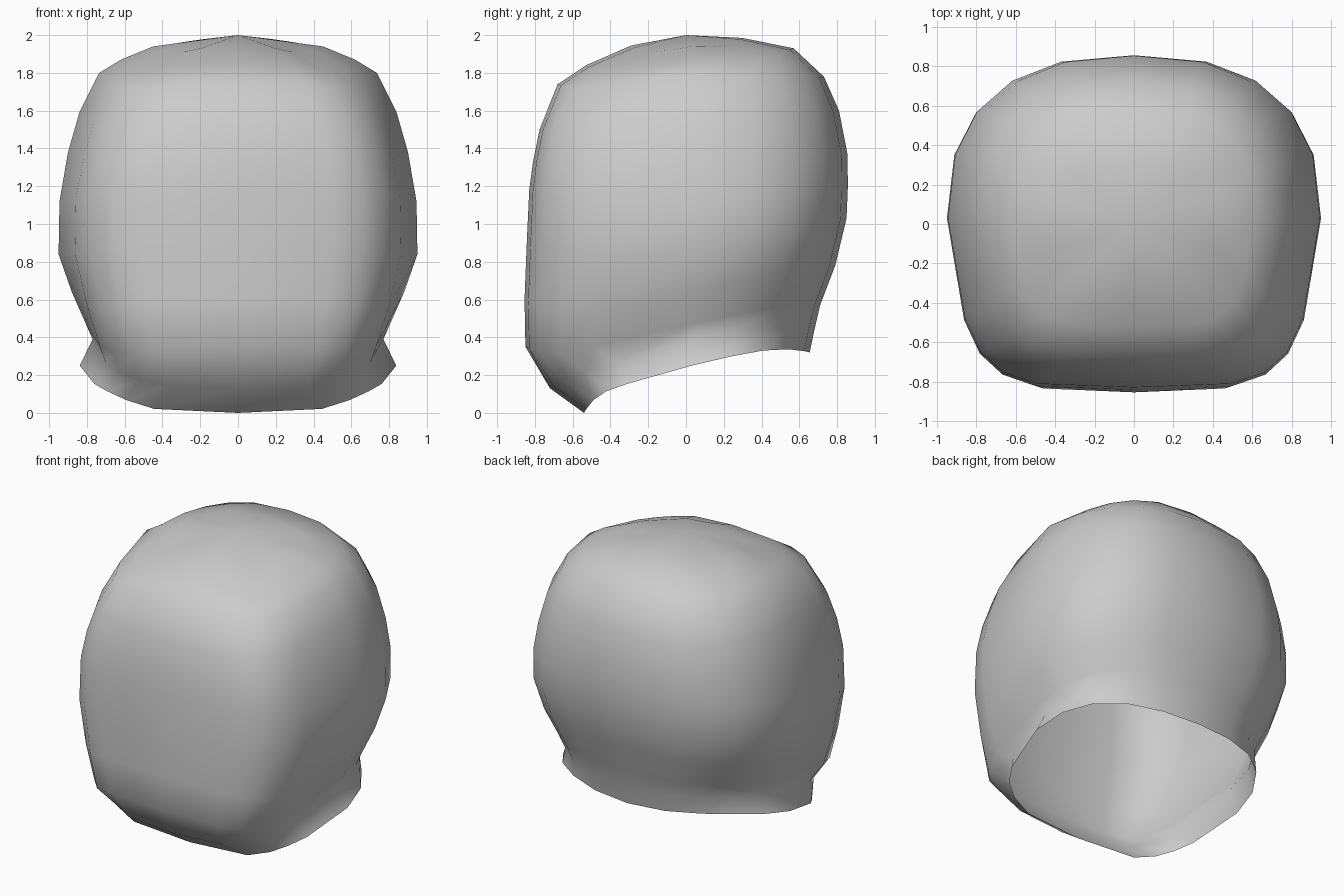
import bpy, bmesh
from math import sin, cos, pi

SEG = 20      # points around each ring
MID_Y = 0.03  # depth of the widest line
TAPER = 0.12  # narrowing of the sides towards the face

# Rings from crown to neck rim:
# front y, z, corner z | side x, z | back y, z, corner z | front and back squareness
RINGS = [
    (-0.29, 1.945, 1.89, 0.45, 1.94, 0.30, 1.985, 1.93, 3.2, 2.7),
    (-0.53, 1.84, 1.79, 0.62, 1.87, 0.57, 1.93, 1.87, 3.8, 2.7),
    (-0.68, 1.74, 1.70, 0.735, 1.80, 0.73, 1.78, 1.74, 4.0, 2.6),
    (-0.775, 1.50, 1.50, 0.84, 1.59, 0.81, 1.60, 1.58, 4.3, 2.5),
    (-0.81, 1.33, 1.33, 0.90, 1.38, 0.855, 1.37, 1.37, 4.5, 2.5),
    (-0.83, 1.18, 1.15, 0.945, 1.12, 0.857, 1.20, 1.20, 4.5, 2.5),
    (-0.843, 0.90, 0.85, 0.95, 0.84, 0.85, 1.03, 1.03, 4.5, 2.5),
    (-0.855, 0.60, 0.52, 0.88, 0.64, 0.79, 0.78, 0.80, 4.5, 2.5),
    (-0.85, 0.35, 0.27, 0.805, 0.47, 0.71, 0.57, 0.62, 4.5, 2.4),
    (-0.72, 0.13, 0.16, 0.77, 0.39, 0.68, 0.44, 0.52, 3.8, 2.3),
    (-0.54, 0.00, 0.09, 0.838, 0.25, 0.655, 0.32, 0.40, 4.6, 2.1),
]


def spow(v, p):
    return (1 if v >= 0 else -1) * abs(v) ** p if abs(v) > 1e-6 else 0.0


def ring_point(r, i):
    yf, zf, zfc, xs, zs, yb, zb, zbc, nf, nb = r
    t = 2 * pi * i / SEG
    front = cos(t) <= 0
    y, z, zc, n, k = (yf, zf, zfc, nf, 10) if front else (yb, zb, zbc, nb, 4)
    u = spow(sin(t), 2 / n)
    v = abs(spow(cos(t), 2 / n))
    x = xs * u * (1 - TAPER * v if front else 1)
    return (x, MID_Y + (y - MID_Y) * v, zs + (zc - zs) * v + (z - zc) * v ** k)


# Head shell, open at the neck
bm = bmesh.new()
crown = bm.verts.new((0, 0.0, 2.0))
loops = [[bm.verts.new(ring_point(r, i)) for i in range(SEG)] for r in RINGS]
for i in range(SEG):
    j = (i + 1) % SEG
    bm.faces.new((crown, loops[0][j], loops[0][i]))
    for a, b in zip(loops, loops[1:]):
        bm.faces.new((a[i], a[j], b[j], b[i]))
for f in bm.faces:
    f.smooth = True
bmesh.ops.recalc_face_normals(bm, faces=bm.faces)

mesh = bpy.data.meshes.new("head_shell")
bm.to_mesh(mesh)
bm.free()
head = bpy.data.objects.new("head_shell", mesh)
bpy.context.collection.objects.link(head)
